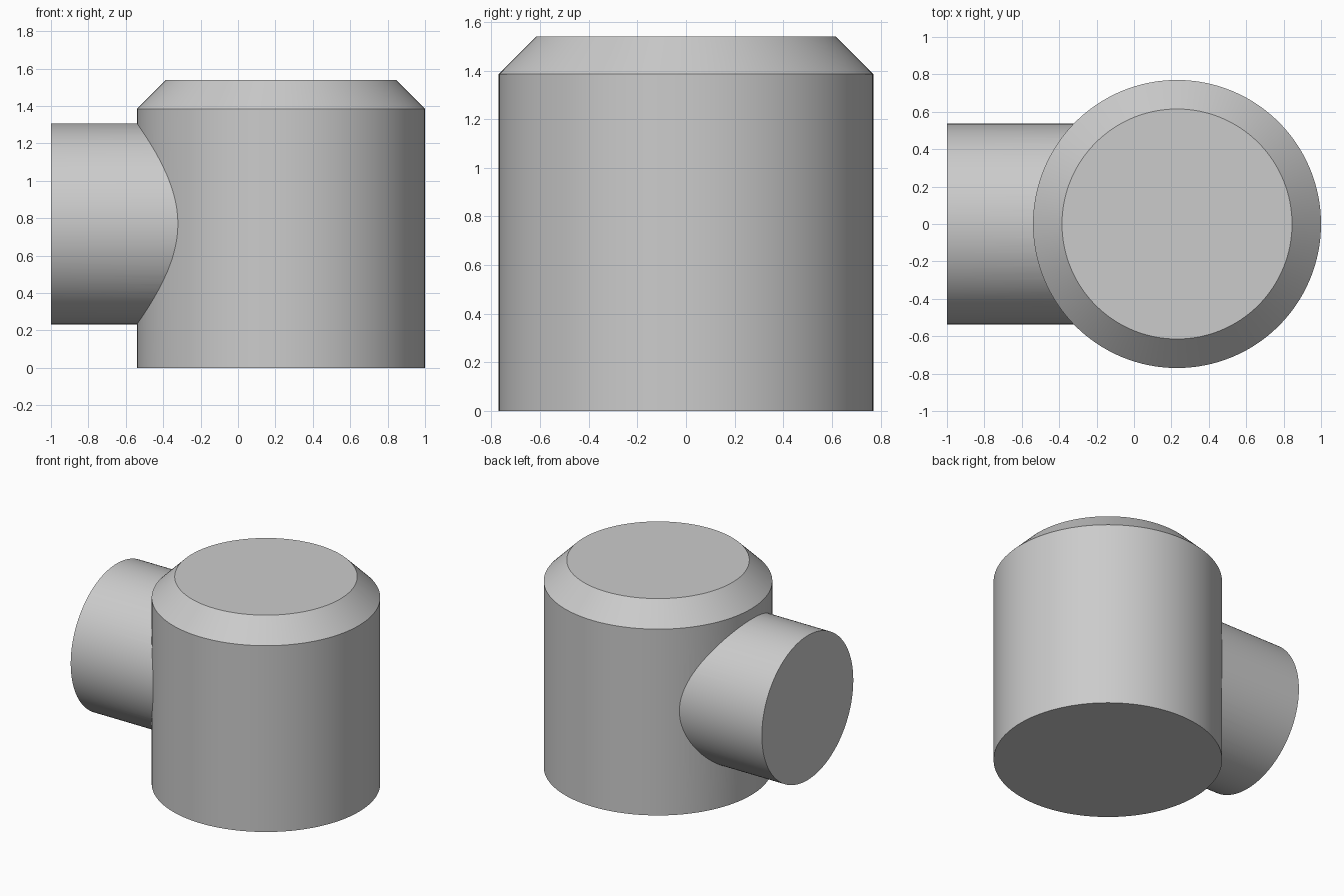
import bpy, bmesh, math
from mathutils import Matrix, Vector

cube = bpy.data.objects.get("Cube")
if cube:
    bpy.data.objects.remove(cube, do_unlink=True)

SIDES = 128
BODY_R, BODY_H, CHAMFER = 0.77, 1.54, 0.155
BODY_X = 1 - BODY_R
PIPE_R = 0.537

grey = bpy.data.materials.new("plain grey")
grey.use_nodes = True
grey.diffuse_color = (0.6, 0.6, 0.6, 1)
grey.node_tree.nodes["Principled BSDF"].inputs["Base Color"].default_value = (0.6, 0.6, 0.6, 1)


def cylinder(bm, radius, depth, matrix):
    bmesh.ops.create_cone(bm, cap_ends=True, segments=SIDES, radius1=radius,
                          radius2=radius, depth=depth, matrix=matrix)


def finish(bm, name):
    bmesh.ops.recalc_face_normals(bm, faces=bm.faces)
    mesh = bpy.data.meshes.new(name)
    bm.to_mesh(mesh)
    bm.free()
    mesh.materials.append(grey)
    obj = bpy.data.objects.new(name, mesh)
    bpy.context.collection.objects.link(obj)
    return obj


# Upright body: straight wall, then the top cap extruded inward as a chamfer
wall = BODY_H - CHAMFER
bm = bmesh.new()
cylinder(bm, BODY_R, wall, Matrix.Translation((BODY_X, 0, wall / 2)))
top = max(bm.faces, key=lambda f: f.calc_center_median().z)
cap = bmesh.ops.extrude_discrete_faces(bm, faces=[top])["faces"][0]
shrink = (BODY_R - CHAMFER) / BODY_R
bmesh.ops.scale(bm, vec=(shrink, shrink, 1), verts=cap.verts,
                space=Matrix.Translation((-BODY_X, 0, 0)))
bmesh.ops.translate(bm, vec=Vector((0, 0, CHAMFER)), verts=cap.verts)
body = finish(bm, "body_with_side_branch")

# Side branch: horizontal cylinder reaching the middle of the body
length = 1 + BODY_X
bm = bmesh.new()
cylinder(bm, PIPE_R, length, Matrix.Translation((BODY_X - length / 2, 0, BODY_H / 2))
         @ Matrix.Rotation(math.pi / 2, 4, "Y"))
branch = finish(bm, "side_branch")
branch.hide_render = True

# Join both into one solid
bpy.ops.object.select_all(action="DESELECT")
bpy.context.view_layer.objects.active = body
body.select_set(True)
union = body.modifiers.new("join branch", "BOOLEAN")
union.operation = "UNION"
union.solver = "EXACT"
union.object = branch
bpy.ops.object.modifier_apply(modifier=union.name)
bpy.data.objects.remove(branch, do_unlink=True)
bpy.ops.object.shade_smooth_by_angle(angle=math.radians(25))
